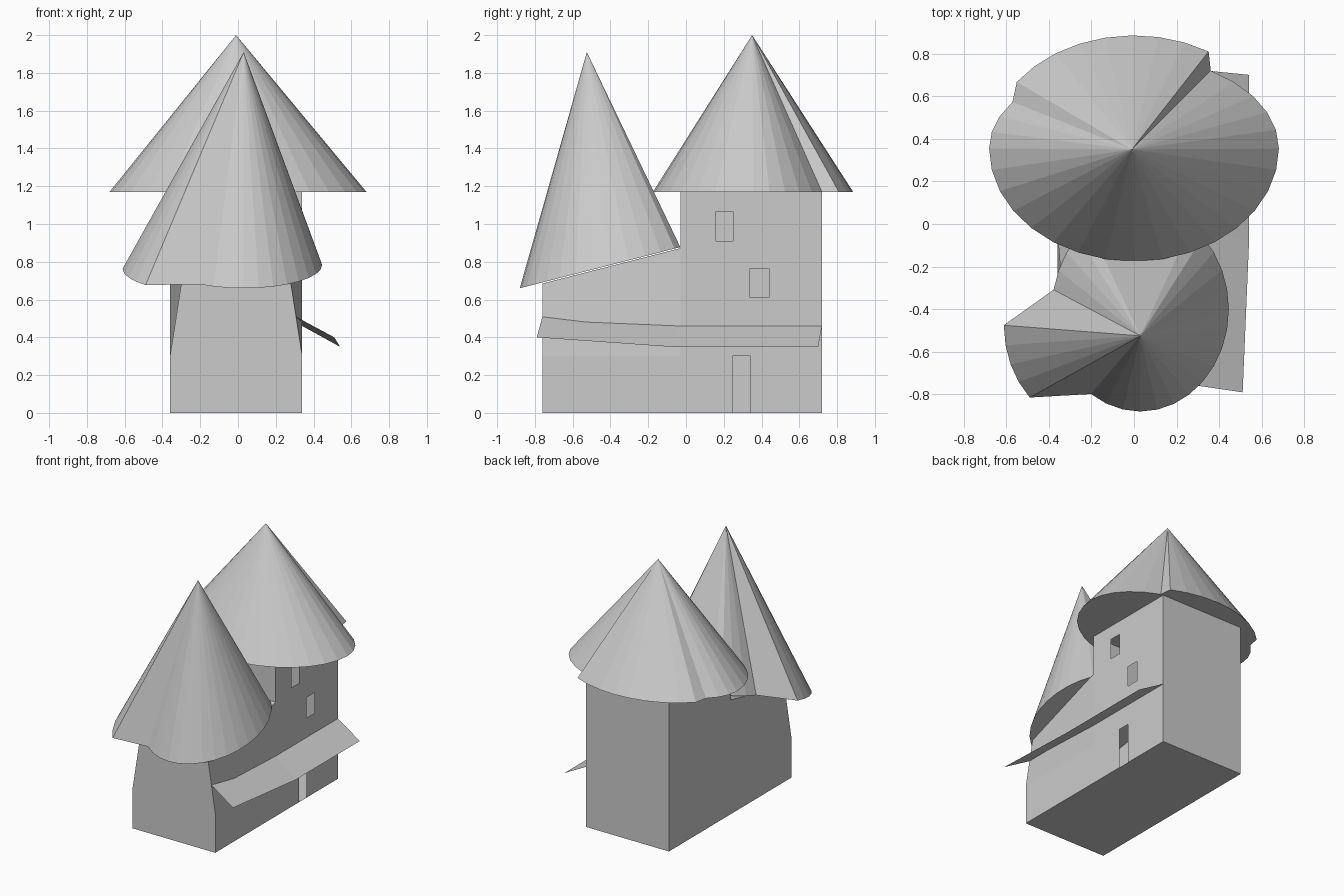
import bpy, math

if "Cube" in bpy.data.objects:
    bpy.data.objects.remove(bpy.data.objects["Cube"])


def mesh(name, verts, faces):
    me = bpy.data.meshes.new(name)
    me.from_pydata(verts, [], faces)
    me.update()
    ob = bpy.data.objects.new(name, me)
    bpy.context.collection.objects.link(ob)
    return ob


def cone(name, apex, center, rx, sectors, plane, y_max=9):
    """Irregular cone; each sector is (start, end, points, ry, dx, dy)."""
    ring = []
    for a0, a1, n, ry, dx, dy in sectors:
        for i in range(n):
            a = math.radians(a0 + (a1 - a0) * i / (n - 1))
            x = center[0] + rx * math.cos(a) + dx
            y = min(center[1] + ry * math.sin(a) + dy, y_max)
            ring.append((x, y, plane(y)))
    n = len(ring)
    faces = [(i, (i + 1) % n, n) for i in range(n)] + [tuple(reversed(range(n)))]
    return mesh(name, ring + [apex], faces)


# Main dimensions
L, R = -0.36, 0.34
FRONT, MID, BACK = -0.76, -0.03, 0.72
EAVE, BEND, LOW_F, LOW_B = 1.17, 0.30, 0.685, 0.872
TAPER = 0.06

# Right wall of the tall block, with door and window openings left out
ys = [MID, 0.16, 0.25, 0.34, 0.44, BACK]
zs = [0, 0.305, 0.61, 0.765, 0.91, 1.065, EAVE]
holes = {(2, 0), (3, 2), (1, 4)}
verts = [(R, y, z) for z in zs for y in ys]
w = len(ys)
faces = [(j * w + i, j * w + i + 1, (j + 1) * w + i + 1, (j + 1) * w + i)
         for j in range(len(zs) - 1) for i in range(w - 1) if (i, j) not in holes]
mesh("right_wall", verts, faces)

# Remaining walls of the tall block
mesh("tall_walls",
     [(L, MID, 0), (L, BACK, 0), (R, BACK, 0), (L, MID, EAVE), (L, BACK, EAVE),
      (R, BACK, EAVE), (R, MID, EAVE), (L, MID, LOW_B), (R, MID, LOW_B), (R, MID, 0)],
     [(1, 0, 7, 3, 4), (2, 1, 4, 5), (7, 8, 6, 3), (0, 1, 2, 9)])

# Low front block, its upper walls leaning inwards at the front
verts = []
for y, top, t in ((FRONT, LOW_F, TAPER), (MID, LOW_B, 0)):
    verts += [(L, y, 0), (R, y, 0), (R, y, BEND), (R - t, y, top),
              (L + t, y, top), (L, y, BEND)]
mesh("low_block", verts,
     [(0, 1, 2, 3, 4, 5), (1, 7, 8, 2), (2, 8, 9, 3), (3, 9, 10, 4),
      (4, 10, 11, 5), (5, 11, 6, 0), (0, 6, 7, 1)])

# Sloping awning along the right side
mesh("awning",
     [(0.305, FRONT, 0.51), (R, MID, 0.46), (R, BACK, 0.46),
      (0.51, -0.79, 0.40), (0.54, -0.08, 0.35), (0.54, 0.70, 0.35)],
     [(0, 3, 4, 1), (1, 4, 5, 2)])

# Wide rear roof
cone("rear_roof", (-0.01, 0.35, 2.0), (0, 0.355), 0.68,
     [(0, 58, 6, 0.43, 0, 0), (59, 144, 9, 0.53, 0, 0),
      (147, 180, 4, 0.40, 0, 0), (191, 349, 15, 0.53, 0, 0)],
     lambda y: EAVE)

# Steep front roof with tilted rim and one swept-out sector
cone("front_roof", (0.03, -0.525, 1.91), (0.03, -0.40), 0.415,
     [(236, 529, 27, 0.48, 0, 0), (180, 225, 5, 0.48, -0.226, -0.075)],
     lambda y: 0.66 + 0.256 * (y + 0.88), MID)
